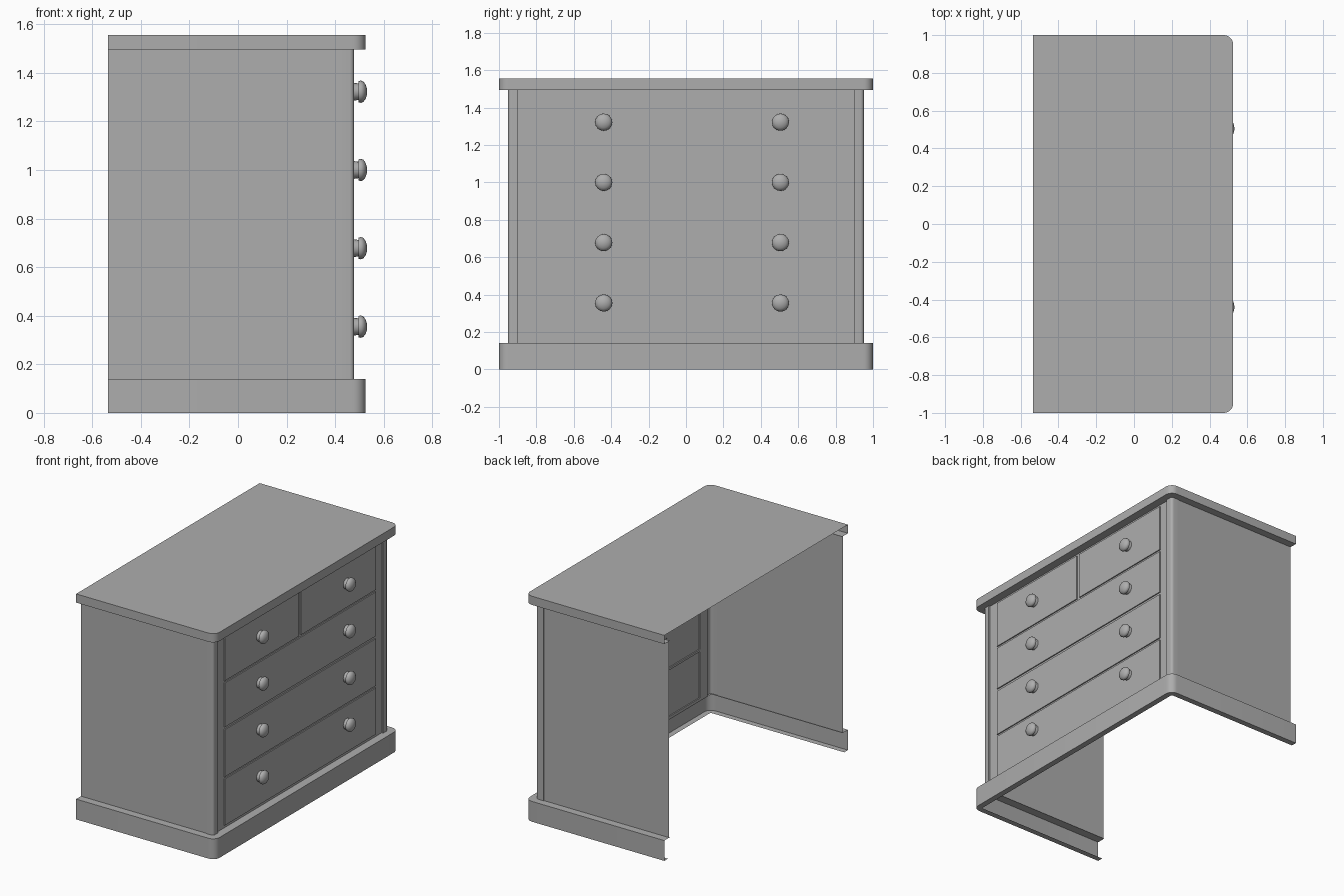
import bpy, bmesh, math

cube = bpy.data.objects.get("Cube")
if cube:
    bpy.data.objects.remove(cube, do_unlink=True)

GREY = (0.42, 0.42, 0.42, 1.0)
paint = bpy.data.materials.new("plain grey")
paint.use_nodes = True
paint.diffuse_color = GREY
paint.node_tree.nodes["Principled BSDF"].inputs["Base Color"].default_value = GREY

BACK, FRONT, HALF = -0.535, 0.525, 1.0
PLINTH_TOP, BODY_TOP, TOP = 0.14, 1.495, 1.555
FRAME_X, DRAWER_X = 0.467, 0.475


def finish(name, bm, angle=40):
    """Turn a bmesh into a shaded, coloured object."""
    bmesh.ops.remove_doubles(bm, verts=bm.verts[:], dist=1e-5)
    mesh = bpy.data.meshes.new(name)
    bm.to_mesh(mesh)
    bm.free()
    mesh.materials.append(paint)
    obj = bpy.data.objects.new(name, mesh)
    bpy.context.collection.objects.link(obj)
    bpy.ops.object.select_all(action='DESELECT')
    obj.select_set(True)
    bpy.context.view_layer.objects.active = obj
    bpy.ops.object.shade_smooth_by_angle(angle=math.radians(angle))
    return obj


def loft(name, rows, cap=False):
    """Skin a surface over rows of matching points."""
    bm = bmesh.new()
    grid = [[bm.verts.new(p) for p in row] for row in rows]
    for low, high in zip(grid, grid[1:]):
        for j in range(len(low) - 1):
            bm.faces.new((low[j], low[j + 1], high[j + 1], high[j]))
    if cap:
        bm.faces.new(grid[-1])
    return finish(name, bm)


def corner(x, y, r, steps=6):
    """Rounded plan corner turning from the right side to the front."""
    angles = [math.pi / 2 * i / steps for i in range(steps + 1)]
    return [(x - r + r * math.sin(a), y + r - r * math.cos(a)) for a in angles]


def mirrored(path):
    return [(x, -y) for x, y in reversed(path)]


def u_row(inset, z):
    """Open-backed outline with rounded front corners."""
    half = [(BACK, inset - HALF)]
    half += corner(FRONT - inset, inset - HALF, max(0.05 - inset, 0.004))
    return [(x, y, z) for x, y in half + mirrored(half)]


# Plinth and worktop: hollow mouldings, open at the back
loft("plinth", [u_row(0.04, 0), u_row(0, 0),
                u_row(0, PLINTH_TOP), u_row(0.06, PLINTH_TOP)])
loft("worktop", [u_row(0.06, BODY_TOP), u_row(0, BODY_TOP), u_row(0, TOP)], cap=True)

# Side panels, each ending in a slightly proud corner post
side = [(BACK, -0.947), (0.42, -0.947), (0.42, -0.951)]
side += corner(0.478, -0.951, 0.018, 4)
side += [(0.478, -0.9), (FRAME_X, -0.9)]
for name, path in (("right_side_and_post", side), ("left_side_and_post", mirrored(side))):
    loft(name, [[(x, y, z) for x, y in path] for z in (PLINTH_TOP, BODY_TOP)])

# Front frame with raised drawer fronts
Y_CUTS = [-0.9, -0.822, -0.014, 0.01, 0.825, 0.9]
Z_CUTS = [PLINTH_TOP, 0.16, 0.48, 0.495, 0.82, 0.838, 1.142, 1.157, 1.48, BODY_TOP]
bm = bmesh.new()
grid = [[bm.verts.new((FRAME_X, y, z)) for y in Y_CUTS] for z in Z_CUTS]
drawers = []
for i in range(len(Z_CUTS) - 1):
    cells = [bm.faces.new((grid[i][j], grid[i][j + 1], grid[i + 1][j + 1], grid[i + 1][j]))
             for j in range(len(Y_CUTS) - 1)]
    if i == 7:
        drawers += [[cells[1]], [cells[3]]]
    elif i % 2:
        drawers.append(cells[1:4])
for faces in drawers:
    new = bmesh.ops.extrude_face_region(bm, geom=faces)["geom"]
    bmesh.ops.delete(bm, geom=[f for f in faces if f.is_valid], context='FACES')
    moved = [g for g in new if isinstance(g, bmesh.types.BMVert)]
    bmesh.ops.translate(bm, verts=moved, vec=(DRAWER_X - FRAME_X, 0, 0))
    fronts = [g for g in new if isinstance(g, bmesh.types.BMFace)]
    if len(fronts) > 1:
        bmesh.ops.dissolve_faces(bm, faces=fronts)
finish("drawer_fronts", bm, 30)

# Turned knobs: (distance along the axis, radius)
KNOB = [(0.474, 0.037), (0.495, 0.034), (0.497, 0.044), (0.506, 0.046),
        (0.516, 0.042), (0.525, 0.03), (0.53, 0.015), (0.532, 0)]
SIDES = 16
for level, z in enumerate((0.355, 0.678, 1.0, 1.322), 1):
    for hand, y in (("right", -0.44), ("left", 0.505)):
        rows = [[(x, y + r * math.cos(math.tau * k / SIDES), z + r * math.sin(math.tau * k / SIDES))
                 for k in range(SIDES + 1)] for x, r in KNOB]
        loft(f"knob_{hand}_{level}", rows)
